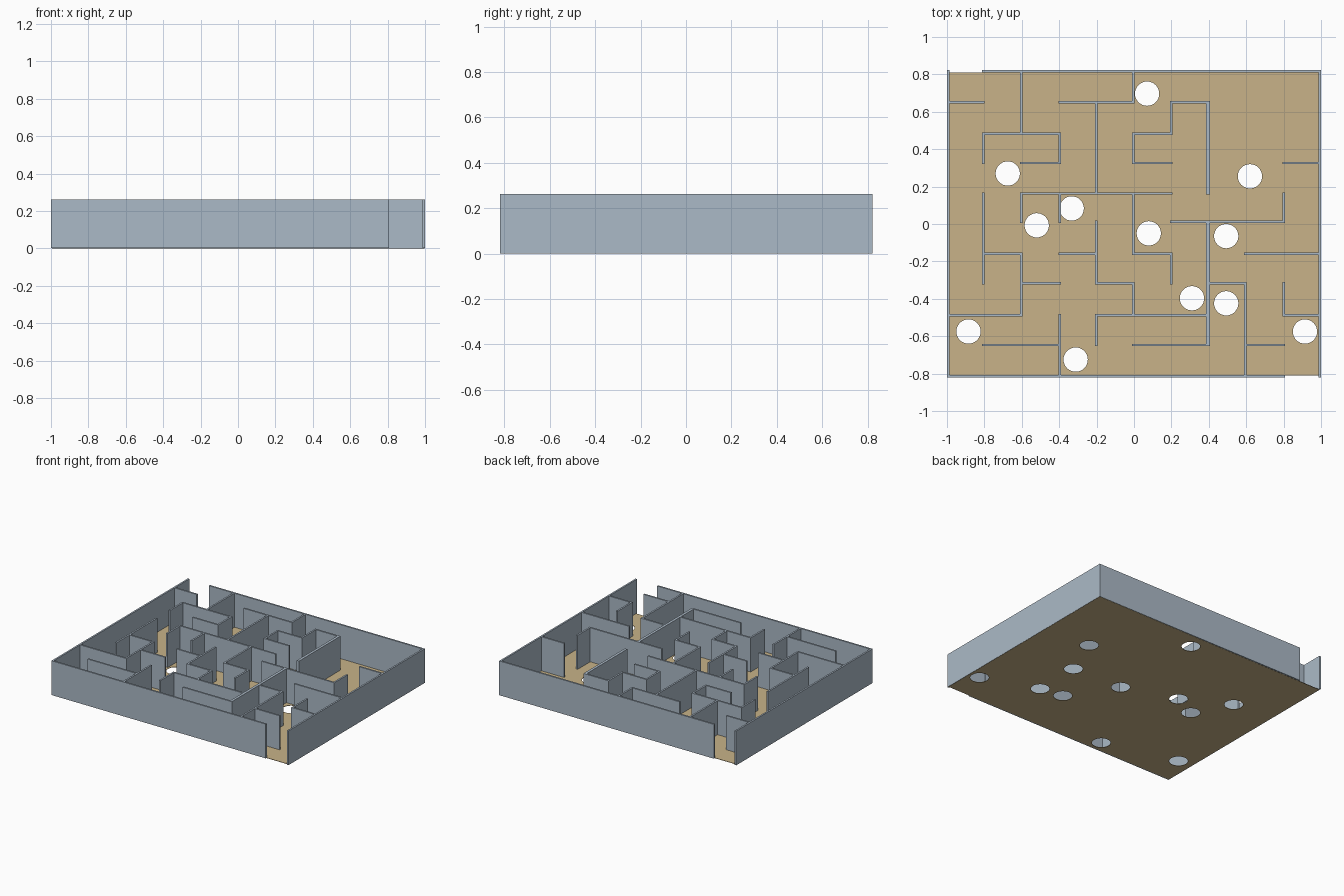
import bpy, bmesh, math

if "Cube" in bpy.data.objects:
    bpy.data.objects.remove(bpy.data.objects["Cube"])

HEIGHT, THICK = 0.262, 0.013

def material(name, rgb):
    m = bpy.data.materials.new(name)
    m.diffuse_color = (*rgb, 1)
    m.use_nodes = True
    m.node_tree.nodes["Principled BSDF"].inputs["Base Color"].default_value = m.diffuse_color
    return m

wall_mat = material("wall_blue_grey", (0.41, 0.49, 0.57))
floor_mat = material("floor_tan", (0.58, 0.45, 0.246))

# Grid lines of the maze: columns left to right, rows back to front
XS = [-0.993, -0.805, -0.603, -0.397, -0.202, -0.003, 0.199, 0.395, 0.594, 0.801, 0.993]
YS = [0.816, 0.65, 0.483, 0.326, 0.163, 0.012, -0.16, -0.317, -0.487, -0.647, -0.813]
# Wall runs on each row line (column to column) and each column line (row to row)
ROWS = ["1-10", "0-1 3-5 6-7", "1-3 5-6", "2-3 5-6 9-10", "2-6", "6-9",
        "1-2 3-4 5-6 8-10", "2-3 4-5 7-8", "0-2 4-7 9-10", "1-3 5-7 8-9", "0-9"]
COLS = ["0-10", "2-3 4-7", "0-2 4-5 6-8", "2-3 4-5 8-10", "1-4 5-7 8-9",
        "0-1 2-3 4-6 7-8", "1-2 6-7", "1-4 5-9", "7-10", "4-5 7-8", "0-10"]

def add_box(bm, x0, x1, y0, y1, z0, z1):
    vs = bmesh.ops.create_cube(bm, size=1)["verts"]
    for v in vs:
        v.co.x = x1 if v.co.x > 0 else x0
        v.co.y = y1 if v.co.y > 0 else y0
        v.co.z = z1 if v.co.z > 0 else z0

def runs(text):
    return [tuple(map(int, r.split("-"))) for r in text.split()]

def build_walls(name, picks):
    bm = bmesh.new()
    h = THICK / 2
    for i in picks:
        for a, b in runs(ROWS[i]):
            add_box(bm, XS[a] - h, XS[b] + h, YS[i] - h, YS[i] + h, 0.001, HEIGHT)
        w = 0.01 if i == 7 else h          # the central partition is a bit thicker
        for a, b in runs(COLS[i]):
            add_box(bm, XS[i] - w, XS[i] + w, YS[b] - h, YS[a] + h, 0.001, HEIGHT)
    me = bpy.data.meshes.new(name)
    bm.to_mesh(me)
    bm.free()
    me.materials.append(wall_mat)
    bpy.context.collection.objects.link(bpy.data.objects.new(name, me))

build_walls("outer_walls", (0, 10))
build_walls("inner_walls", range(1, 10))

# Thin floor plate with round holes, as a filled flat curve
HOLES = [(0.07, 0.697), (-0.675, 0.27), (0.62, 0.255), (-0.333, 0.083), (-0.52, -0.007),
         (0.079, -0.05), (0.493, -0.065), (0.31, -0.397), (0.493, -0.424),
         (-0.885, -0.575), (0.914, -0.575), (-0.312, -0.725)]
cu = bpy.data.curves.new("floor", "CURVE")
cu.dimensions = "2D"
cu.fill_mode = "BOTH"
cu.extrude = 0.0015

def add_loop(points):
    sp = cu.splines.new("POLY")
    sp.points.add(len(points) - 1)
    for p, (x, y) in zip(sp.points, points):
        p.co = (x, y, 0, 1)
    sp.use_cyclic_u = True

add_loop([(-0.995, -0.81), (0.998, -0.81), (0.998, 0.82), (-0.995, 0.81)])
for cx, cy in HOLES:
    add_loop([(cx + 0.065 * math.cos(k * math.tau / 32), cy + 0.065 * math.sin(k * math.tau / 32))
              for k in range(32)])
floor = bpy.data.objects.new("floor", cu)
floor.location.z = 0.0015
bpy.context.collection.objects.link(floor)
cu.materials.append(floor_mat)
bpy.context.view_layer.objects.active = floor
floor.select_set(True)
bpy.ops.object.convert(target="MESH")
